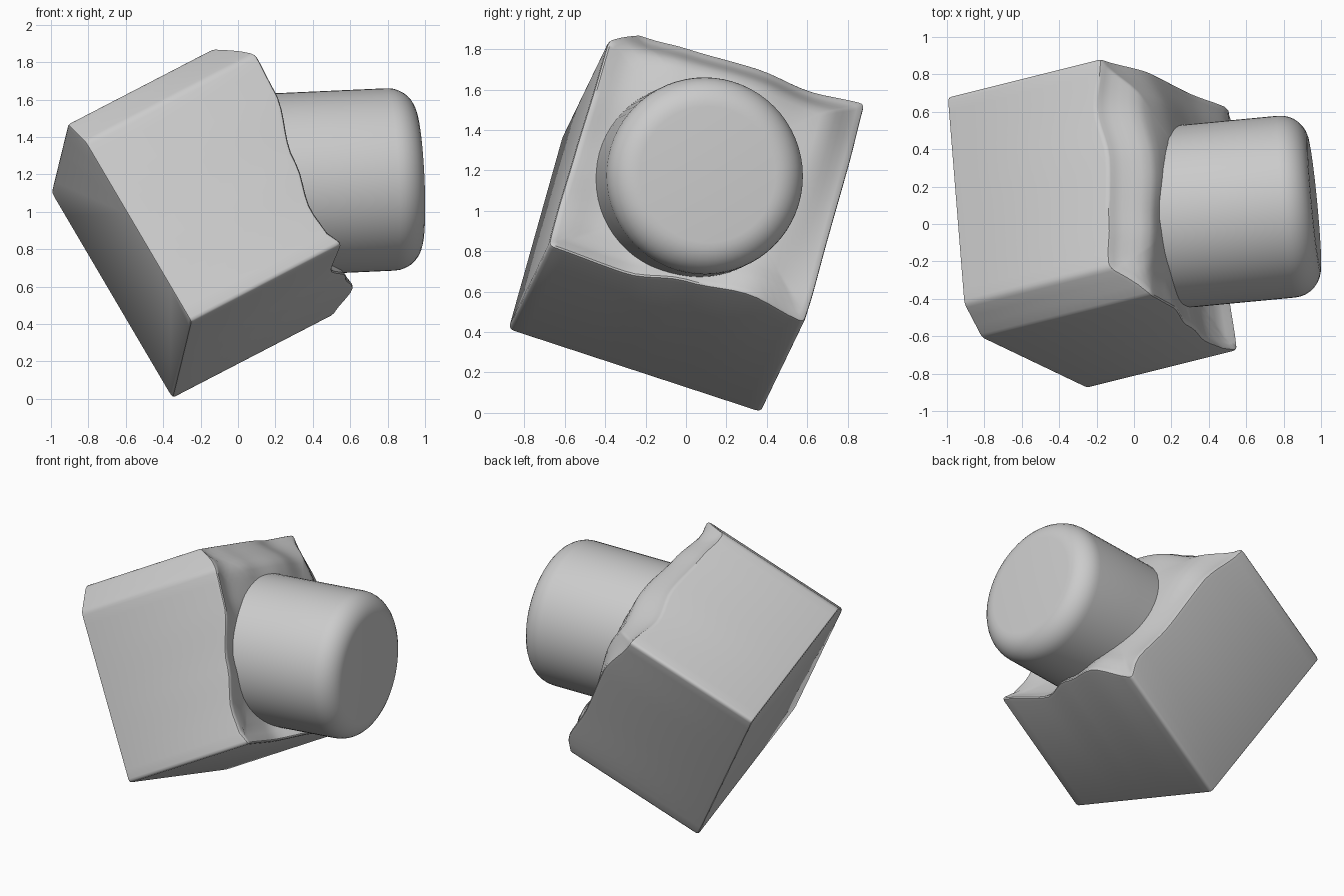
import bpy, bmesh, math
from mathutils import Vector

cube = bpy.data.objects.get("Cube")
if cube:
    bpy.data.objects.remove(cube, do_unlink=True)

# One plain grey for everything
grey = bpy.data.materials.new("plain grey")
grey.use_nodes = True
colour = (0.6, 0.6, 0.6, 1)
grey.diffuse_color = colour
grey.node_tree.nodes["Principled BSDF"].inputs["Base Color"].default_value = colour


def skin(name, loops):
    """Join equal-length loops of points into a closed solid."""
    bm = bmesh.new()
    rings = [[bm.verts.new(p) for p in loop] for loop in loops]
    n = len(rings[0])
    for a, b in zip(rings, rings[1:]):
        for i in range(n):
            j = (i + 1) % n
            bm.faces.new((a[i], a[j], b[j], b[i]))
    bm.faces.new(rings[0])
    bm.faces.new(rings[-1])
    bmesh.ops.recalc_face_normals(bm, faces=bm.faces)
    me = bpy.data.meshes.new(name)
    bm.to_mesh(me)
    bm.free()
    me.materials.append(grey)
    ob = bpy.data.objects.new(name, me)
    bpy.context.collection.objects.link(ob)
    bpy.ops.object.select_all(action='DESELECT')
    ob.select_set(True)
    bpy.context.view_layer.objects.active = ob
    bpy.ops.object.shade_smooth_by_angle(angle=math.radians(38))
    return ob


def smooth(f):
    f = max(0.0, min(1.0, f))
    return f * f * (3 - 2 * f)


def curve(points, x):
    """Smoothly interpolated height along one rim of the block."""
    x = max(0.0, min(1.0, x))
    for (x0, y0), (x1, y1) in zip(points, points[1:]):
        if x <= x1:
            return y0 + (y1 - y0) * smooth((x - x0) / (x1 - x0))
    return points[-1][1]


# Tilted frame of the block: corner, two sides and the depth direction
SIDE = 1.32
corner = Vector((-0.35, 0.37, 0.0))
u = Vector((0.1, -1.25, 0.41)).normalized()
v = Vector((-0.65, 0.3, 1.11))
v = (v - u * v.dot(u)).normalized()
w = v.cross(u)

# Wavy rims of the block's open end
front = [(0, .93), (.08, .89), (.18, .88), (.4, .94), (.7, 1.04), (.86, 1.05), (1, .97)]
back = [(0, 1.0), (.1, 1.05), (.36, 1.02), (.69, 1.03), (1, .95)]
bottom = [(0, 1.0), (.24, 1.09), (.47, 1.02), (.69, .905), (1, .93)]
top = [(0, .95), (.21, .9), (.42, .95), (.7, .924), (.85, .9), (1, .97)]


def height(p, t):
    """Surface blended between the four rims, swelling up to the peg."""
    q, r = p / SIDE, t / SIDE
    s = (1 - q) * curve(back, r) + q * curve(front, r)
    s += (1 - r) * curve(bottom, q) + r * curve(top, q)
    s -= ((1 - q) * (1 - r) * back[0][1] + q * (1 - r) * front[0][1]
          + (1 - q) * r * back[-1][1] + q * r * front[-1][1])
    edge = min(q, r, 1 - q, 1 - r)
    return s + (-0.05 + 0.18 * r) * smooth(edge / 0.16) * (1 - q ** 6)


def outline():
    """Square with one chamfered corner, every corner slightly rounded."""
    pts = [Vector(c) for c in ((0, 0), (SIDE, 0), (SIDE, SIDE - 0.17),
                               (SIDE - 0.15, SIDE), (0, SIDE))]
    out, n, cut = [], len(pts), 0.025
    for i, c in enumerate(pts):
        nxt = pts[(i + 1) % n]
        back_dir = (pts[i - 1] - c).normalized()
        fwd = (nxt - c).normalized()
        a, b = c + back_dir * cut, c + fwd * cut
        for k in range(4):
            f = k / 3
            out.append(a * (1 - f) ** 2 + c * 2 * f * (1 - f) + b * f * f)
        end = nxt - fwd * cut
        steps = max(2, round((end - b).length / 0.06))
        out += [b.lerp(end, k / steps) for k in range(1, steps)]
    return out


# Block
shape = outline()
middle = Vector((SIDE / 2, SIDE / 2))


def ring(scale, level=None, drop=0.0):
    loop = []
    for c in shape:
        p, t = middle + (c - middle) * scale
        s = level if level is not None else height(p, t) - drop
        loop.append(corner + u * p + v * t + w * s)
    return loop


loops = [ring(0.98, 0.0), ring(0.994, 0.004), ring(1, 0.016)]
loops += [ring(1, drop=0.025), ring(0.995, drop=0.006)]
loops += [ring(k) for k in (0.982, 0.95, 0.9, 0.85, 0.8, 0.74, 0.68, 0.6, 0.45, 0.25, 0.1)]
skin("block", loops)

# Round peg with a softened end
axis = Vector((1, 0.095, 0.045)).normalized()
tip = Vector((0.965, 0.107, 1.18))
side = axis.cross(Vector((0, 0, 1))).normalized()
up = side.cross(axis)
RADIUS, ROUND = 0.488, 0.15
profile = [(-1.0, RADIUS), (-0.5, RADIUS)]
for k in range(9):
    a = math.pi / 2 * k / 8
    profile.append((-ROUND + ROUND * math.sin(a), RADIUS - ROUND + ROUND * math.cos(a)))
angles = [2 * math.pi * k / 64 for k in range(64)]
skin("peg", [[tip + axis * d + (side * math.cos(a) + up * math.sin(a)) * r for a in angles]
             for d, r in profile])
